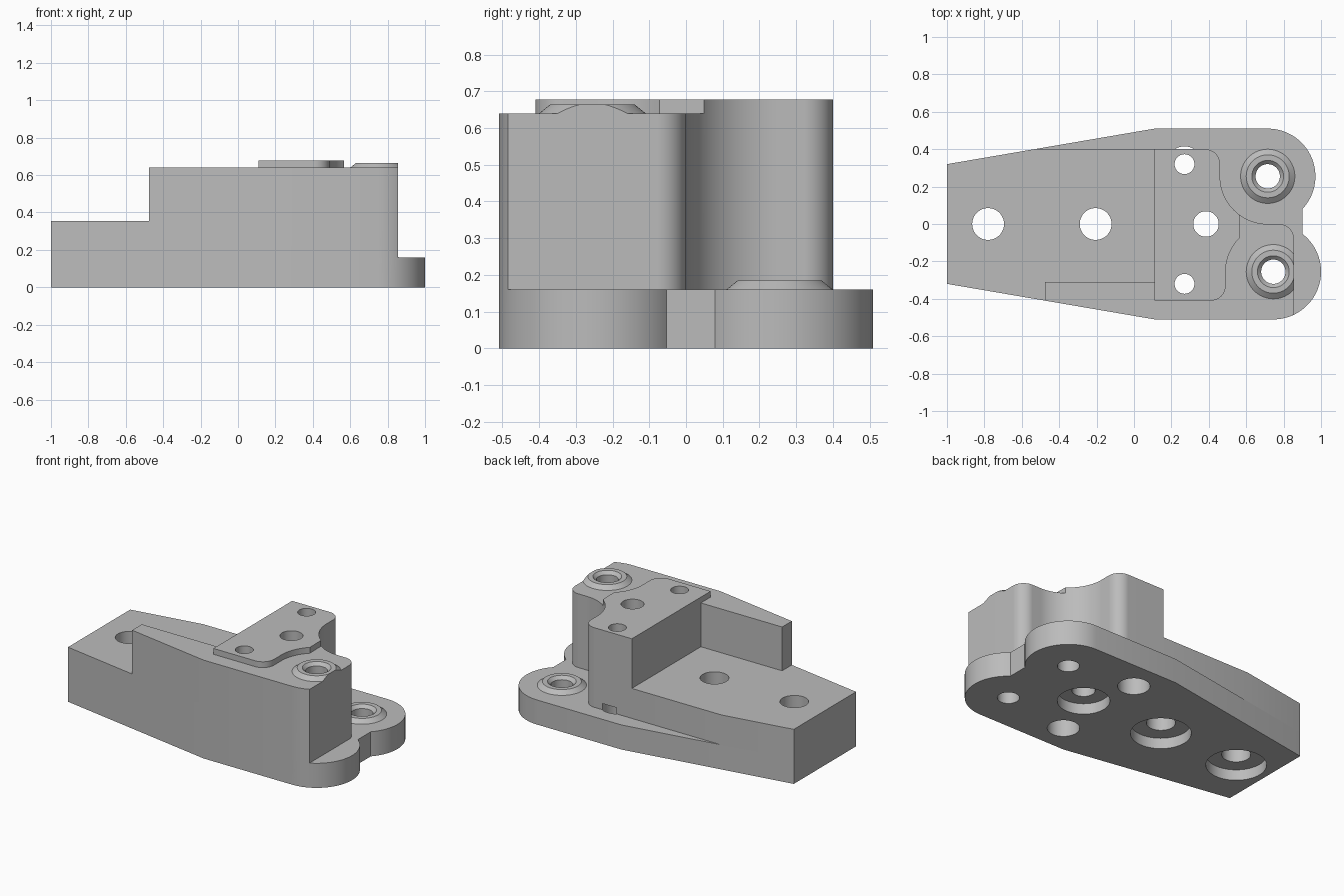
import bpy, bmesh
from math import cos, sin, radians, acos, degrees
from mathutils import Vector

if "Cube" in bpy.data.objects:
    bpy.data.objects.remove(bpy.data.objects["Cube"])

steel = bpy.data.materials.new("plain_grey")
steel.use_nodes = True
steel.diffuse_color = (0.5, 0.5, 0.5, 1)
steel.node_tree.nodes["Principled BSDF"].inputs["Base Color"].default_value = (0.5, 0.5, 0.5, 1)

FRONT = (0.745, -0.255)   # front boss centre
BACK = (0.715, 0.255)     # back boss centre
LOBE = 0.255
END = 0.855               # flat end of the tall block


def make_object(name, bm):
    bmesh.ops.recalc_face_normals(bm, faces=bm.faces)
    mesh = bpy.data.meshes.new(name)
    bm.to_mesh(mesh)
    bm.free()
    mesh.materials.append(steel)
    obj = bpy.data.objects.new(name, mesh)
    bpy.context.collection.objects.link(obj)
    return obj


def arc(centre, r, a0, a1):
    n = max(2, round(abs(a1 - a0) / 3))
    angles = [radians(a0 + (a1 - a0) * i / n) for i in range(n + 1)]
    return [(centre[0] + r * cos(a), centre[1] + r * sin(a)) for a in angles]


def prism(name, outline, z0, z1):
    bm = bmesh.new()
    face = bm.faces.new([bm.verts.new((x, y, z0)) for x, y in outline])
    top = bmesh.ops.extrude_face_region(bm, geom=[face])["geom"]
    verts = [v for v in top if isinstance(v, bmesh.types.BMVert)]
    bmesh.ops.translate(bm, verts=verts, vec=(0, 0, z1 - z0))
    return make_object(name, bm)


def lathe(name, centre, profile, clip_x=None, closed=False, n=64):
    """Spin an (r, z) profile; open profiles are capped at both ends."""
    bm = bmesh.new()
    rings = [[bm.verts.new((centre[0] + r * cos(radians(360 * i / n)),
                            centre[1] + r * sin(radians(360 * i / n)), z))
              for i in range(n)] for r, z in profile]
    pairs = list(zip(rings, rings[1:]))
    if closed:
        pairs.append((rings[-1], rings[0]))
    else:
        bm.faces.new(rings[0])
        bm.faces.new(rings[-1])
    for a, b in pairs:
        for i in range(n):
            j = (i + 1) % n
            bm.faces.new((a[i], a[j], b[j], b[i]))
    if clip_x is not None:
        cut = bmesh.ops.bisect_plane(bm, geom=bm.verts[:] + bm.edges[:] + bm.faces[:],
                                     plane_co=(clip_x, 0, 0), plane_no=(1, 0, 0),
                                     clear_outer=True)["geom_cut"]
        edges = [e for e in cut if isinstance(e, bmesh.types.BMEdge)]
        bmesh.ops.holes_fill(bm, edges=edges, sides=0)
    return make_object(name, bm)


def combine(target, others, operation):
    for other in others:
        mod = target.modifiers.new(other.name, "BOOLEAN")
        mod.operation = operation
        mod.solver = "EXACT"
        mod.object = other
    bpy.context.view_layer.update()
    graph = bpy.context.evaluated_depsgraph_get()
    mesh = bpy.data.meshes.new_from_object(target.evaluated_get(graph))
    target.modifiers.clear()
    target.data = mesh
    for other in others:
        bpy.data.objects.remove(other)


# Base plate with two rounded lobes and a flat notch between them
notch_f = degrees(acos((0.9 - FRONT[0]) / LOBE))
notch_b = degrees(acos((0.9 - BACK[0]) / LOBE))
body = prism("bracket_body",
             [(-1, -0.32), (0.11, -0.51)] + arc(FRONT, LOBE, -90, notch_f)
             + arc(BACK, LOBE, -notch_b, 90) + [(0.11, 0.51), (-1, 0.32)], 0, 0.16)

# Low rear block, trimmed flat along the back side
rear = prism("rear_block", [(-1, -0.32), (0.11, -0.51), (0.11, 0.4),
                            (-0.5326, 0.4), (-1, 0.32)], 0.16, 0.355)

# Tall block, scooped around the back boss
end_angle = degrees(acos((END - FRONT[0]) / LOBE))
back_corner = arc((0.38, 0.32), 0.08, 0, 90) + [(0.11, 0.4)]
tall = prism("tall_block",
             [(0.11, -0.51)] + arc(FRONT, LOBE, -90, -end_angle)
             + arc((END - 0.08, -0.08), 0.08, 0, 90)
             + arc(BACK, LOBE, -90, -180) + back_corner, 0.16, 0.64)

# Side wall running back from the tall block
wall_y = -0.51 + 0.19 * (0.11 + 0.475) / 1.11
wall = prism("side_wall", [(-0.475, wall_y), (0.11, -0.51),
                           (0.11, -0.31), (-0.475, -0.31)], 0.355, 0.64)

# Raised mounting pad, scooped around both bosses
pad = prism("mounting_pad",
            [(0.11, -0.41)] + arc((0.41, -0.33), 0.08, -90, 0)
            + arc(FRONT, LOBE, 180, 134) + arc(BACK, LOBE, -126, -180)
            + back_corner, 0.64, 0.678)
combine(body, [rear, tall, wall, pad], "UNION")

# Stepped bolt holes: centre, lower radius, step height, upper radius
holes = [((-0.78, 0), 0.178, 0.07, 0.085), ((-0.205, 0), 0.178, 0.07, 0.085),
         ((0.385, 0), 0.154, 0.07, 0.068),
         ((0.27, 0.32), 0.095, 0.2, 0.053), ((0.27, -0.32), 0.095, 0.2, 0.053),
         (FRONT, 0.065, 0.3, 0.065), (BACK, 0.065, 0.1, 0.065)]
cutters = []
for centre, low, step, high in holes:
    profile = [(low, -0.1)] + ([(low, step), (high, step)] if low != high else []) + [(high, 0.9)]
    cutters.append(lathe("hole_cutter", centre, profile))
combine(body, cutters, "DIFFERENCE")


# Bevelled seat rings around the two boss holes
def seat_ring(name, centre, z, clip_x=None):
    profile = [(0.065, z), (0.145, z), (0.115, z + 0.024), (0.085, z + 0.024), (0.065, z + 0.004)]
    return lathe(name, centre, profile, clip_x, closed=True)


parts = [body, seat_ring("front_seat_ring", FRONT, 0.64, END),
         seat_ring("back_seat_ring", BACK, 0.16)]

for obj in parts:
    bpy.ops.object.select_all(action="DESELECT")
    obj.select_set(True)
    bpy.context.view_layer.objects.active = obj
    bpy.ops.object.shade_smooth_by_angle(angle=radians(25))
